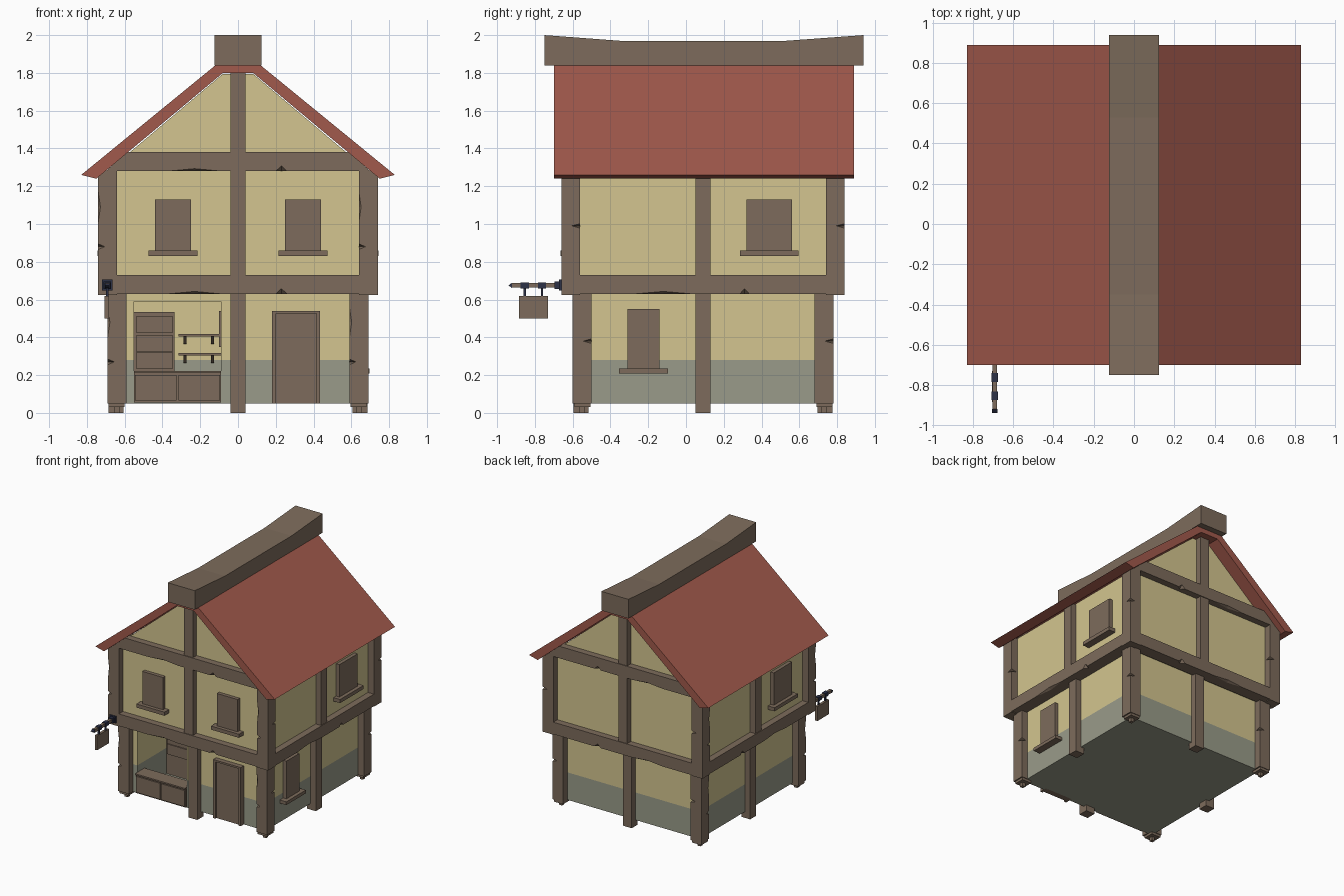
import bpy, bmesh
from mathutils import Matrix, Vector

if "Cube" in bpy.data.objects:
    bpy.data.objects.remove(bpy.data.objects["Cube"])


def material(name, rgb):
    m = bpy.data.materials.new(name)
    m.diffuse_color = [(c / 255) ** 2.2 for c in rgb] + [1]
    m.use_nodes = True
    m.node_tree.nodes["Principled BSDF"].inputs["Base Color"].default_value = m.diffuse_color
    return m


WOOD = material("wood", (124, 107, 92))
PLASTER = material("plaster", (210, 196, 142))
STONE = material("stone", (152, 154, 136))
TILE = material("roof_tile", (160, 90, 77))
IRON = material("iron", (48, 52, 72))
CY = 0.09  # middle of the house in y


def finish(name, bm, mat):
    bmesh.ops.recalc_face_normals(bm, faces=bm.faces)
    me = bpy.data.meshes.new(name)
    bm.to_mesh(me)
    bm.free()
    ob = bpy.data.objects.new(name, me)
    bpy.context.collection.objects.link(ob)
    if mat:
        me.materials.append(mat)
    return ob


def box(name, x, y, z, mat=WOOD):
    bm = bmesh.new()
    lo, hi = Vector((x[0], y[0], z[0])), Vector((x[1], y[1], z[1]))
    mtx = Matrix.Translation((lo + hi) / 2) @ Matrix.Diagonal((*(hi - lo), 1))
    bmesh.ops.create_cube(bm, size=1, matrix=mtx)
    return finish(name, bm, mat)


def prism(name, pts, axis, a, b, mat=WOOD):
    """Extrude a 2D outline (u, z) along x or y from a to b."""
    bm = bmesh.new()
    vs = [bm.verts.new((a, u, z) if axis == "x" else (u, a, z)) for u, z in pts]
    f = bm.faces.new(vs)
    ext = bmesh.ops.extrude_face_region(bm, geom=[f])["geom"]
    step = (b - a, 0, 0) if axis == "x" else (0, b - a, 0)
    bmesh.ops.translate(bm, vec=step, verts=[v for v in ext if isinstance(v, bmesh.types.BMVert)])
    return finish(name, bm, mat)


def cut(ob, cutter):
    m = ob.modifiers.new("cut", "BOOLEAN")
    m.operation, m.solver, m.object = "DIFFERENCE", "EXACT", cutter


notches = []   # (centre, radii) of chips in the timber
timbers = []   # timber that gets chipped

# Corner posts, both storeys, all with the same chips
for tag, hx, hy, z0, z1, n in (("lower", 0.69, 0.69, 0.05, 0.64, 0.27),
                               ("upper", 0.74, 0.75, 0.625, 1.28, 0.88)):
    for sx in (-1, 1):
        for sy in (-1, 1):
            cx, cy = sx * (hx - 0.05), CY + sy * (hy - 0.05)
            x, y = (cx - 0.05, cx + 0.05), (cy - 0.05, cy + 0.05)
            timbers.append(box(tag + "_corner_post", x, y, (z0, z1)))
            notches += [((x[0], y[0], n), (0.035, 0.035, 0.015)),
                        ((x[1], y[1], n + 0.11), (0.045, 0.045, 0.012)),
                        ((x[0], y[0], n + 0.21), (0.012, 0.012, 0.08))]
            if tag == "lower":
                box("post_foot", (cx - 0.045, cx + 0.04), (cy - 0.04, cy + 0.045), (0.03, 0.06))
                box("post_peg", (cx - 0.014, cx + 0.014), (cy - 0.014, cy + 0.014), (0, 0.04))

# Floor beams, gable beams and middle posts on each side
for s in (-1, 1):
    yo, xo = CY + s * 0.75, s * 0.74
    ys = sorted((yo, yo - s * 0.1))
    xs = sorted((xo, xo - s * 0.1))
    timbers.append(box("floor_beam", (-0.735, 0.735), ys, (0.63, 0.73)))
    timbers.append(box("side_floor_beam", xs, (-0.655, 0.835), (0.63, 0.73)))
    timbers.append(prism("gable_beam", [(-0.70, 1.28), (0.70, 1.28), (0.585, 1.38), (-0.585, 1.38)],
                         "y", *ys))
    for z in (0.63, 1.28):
        notches += [((0.23, yo, z), (0.03, 0.03, 0.028)), ((-0.23, yo, z), (0.14, 0.02, 0.013))]
    notches += [((xo, 0.31, 0.63), (0.03, 0.025, 0.028)), ((xo, -0.12, 0.63), (0.02, 0.15, 0.013))]
    yl, xl = CY + s * 0.685, s * 0.685
    box("lower_mid_post", (-0.04, 0.04), sorted((yl, yl - s * 0.08)), (0, 0.64))
    box("upper_mid_post", (-0.04, 0.04), sorted((yo - s * 0.006, yo - s * 0.09)), (0.64, 1.805))
    box("lower_side_mid_post", sorted((xl, xl - s * 0.08)), (0.05, 0.13), (0, 0.64))
    box("upper_side_mid_post", sorted((xo - s * 0.006, xo - s * 0.09)), (0.05, 0.13), (0.64, 1.28))

bm = bmesh.new()
for c, r in notches:
    bmesh.ops.create_uvsphere(bm, u_segments=4, v_segments=2, radius=1,
                              matrix=Matrix.Translation(c) @ Matrix.Diagonal((*r, 1)))
chips = finish("notch_cutter", bm, None)
chips.hide_render = True
chips.hide_set(True)
for t in timbers:
    cut(t, chips)

# Lower walls with the shop room cut out
room = box("room_cutter", (-0.55, -0.09), (-0.8, 0.05), (0.065, 0.59), None)
room.hide_render = True
room.hide_set(True)
for name, z, mat in (("stone_base", (0.05, 0.28), STONE), ("lower_wall", (0.28, 0.64), PLASTER)):
    cut(box(name, (-0.635, 0.635), (CY - 0.635, CY + 0.635), z, mat), room)

# Upper wall with gables
prism("upper_wall", [(-0.685, 0.64), (0.685, 0.64), (0.685, 1.285), (0.08, 1.795), (-0.08, 1.795),
                     (-0.685, 1.285)], "y", CY - 0.695, CY + 0.695, PLASTER)

# Roof and sagging ridge beam
half = [(0.12, 1.84), (0.83, 1.26), (0.75, 1.24), (0.08, 1.80)]
prism("roof", half + [(-x, z) for x, z in reversed(half)], "y", -0.70, 0.89, TILE)
prism("ridge_beam", [(-0.75, 1.84), (-0.75, 2.0), (-0.35, 1.97), (0.53, 1.97), (0.94, 2.0), (0.94, 1.84)],
      "x", -0.125, 0.125)


# Shuttered windows with sills; side is front, right or left
def window(side, u, z, w, face, sill_w, sill_h=0.03):
    for name, hw, zz, d in (("window_shutter", w / 2, z, 0.03),
                            ("window_sill", sill_w / 2, (z[0] - sill_h, z[0]), 0.06)):
        us = (u - hw, u + hw)
        if side == "front":
            box(name, us, (face - d, face + 0.03), zz)
        else:
            s = 1 if side == "right" else -1
            box(name, sorted((s * (face + d), s * (face - 0.03))), us, zz)


for ux in (-0.345, 0.345):
    window("front", ux, (0.86, 1.13), 0.19, -0.605, 0.26)
window("right", 0.44, (0.86, 1.13), 0.24, 0.685, 0.31)
window("left", -0.26, (0.86, 1.13), 0.24, 0.685, 0.31)
window("right", -0.225, (0.235, 0.55), 0.17, 0.635, 0.26, 0.027)

# Door with frame
for x in ((0.18, 0.2), (0.415, 0.435)):
    box("door_jamb", x, (-0.585, -0.52), (0.05, 0.525))
box("door_lintel", (0.18, 0.435), (-0.585, -0.52), (0.525, 0.54))
box("door", (0.2, 0.415), (-0.57, -0.52), (0.05, 0.525))

# Shop counter
box("counter", (-0.55, -0.09), (-0.56, -0.46), (0.055, 0.21))
box("counter_top", (-0.55, -0.09), (-0.575, -0.45), (0.21, 0.222))
for x in ((-0.545, -0.325), (-0.315, -0.095)):
    box("counter_panel", x, (-0.57, -0.55), (0.065, 0.2))

# Cabinet and bracketed shelves at the back of the room
box("cabinet", (-0.55, -0.335), (-0.16, 0.05), (0.065, 0.535))
for z in (0.235, 0.325, 0.425):
    box("cabinet_drawer", (-0.54, -0.345), (-0.17, -0.15), (z, z + 0.085))
for z in (0.305, 0.405):
    box("wall_shelf", (-0.315, -0.09), (-0.06, 0.05), (z, z + 0.012))
    for x in (-0.28, -0.135):
        prism("shelf_bracket", [(-0.04, z), (0.05, z), (0.05, z - 0.04), (0.02, z - 0.04)],
              "x", x - 0.008, x + 0.008)
box("shelf_side_board", (-0.1, -0.09), (-0.06, 0.05), (0.35, 0.54))

# Hanging sign on an iron-banded pole
SX, SZ = -0.692, 0.675
box("sign_wall_plate", (SX - 0.028, SX + 0.028), (-0.672, -0.655), (SZ - 0.026, SZ + 0.03), IRON)
box("sign_socket", (SX - 0.02, SX + 0.02), (-0.695, -0.67), (SZ - 0.02, SZ + 0.02), IRON)
box("sign_pole", (SX - 0.012, SX + 0.012), (-0.925, -0.67), (SZ - 0.012, SZ + 0.012))
prism("sign_pole_tip", [(-0.92, SZ - 0.015), (-0.92, SZ + 0.015), (-0.94, SZ)],
      "x", SX - 0.013, SX + 0.013, IRON)
for y in (-0.853, -0.762):
    box("sign_band", (SX - 0.016, SX + 0.016), (y - 0.022, y + 0.022), (SZ - 0.016, SZ + 0.016), IRON)
    box("sign_hanger", (SX - 0.006, SX + 0.006), (y - 0.006, y + 0.006), (0.615, SZ), IRON)
box("sign_board", (SX - 0.014, SX + 0.008), (-0.885, -0.73), (0.50, 0.62))
